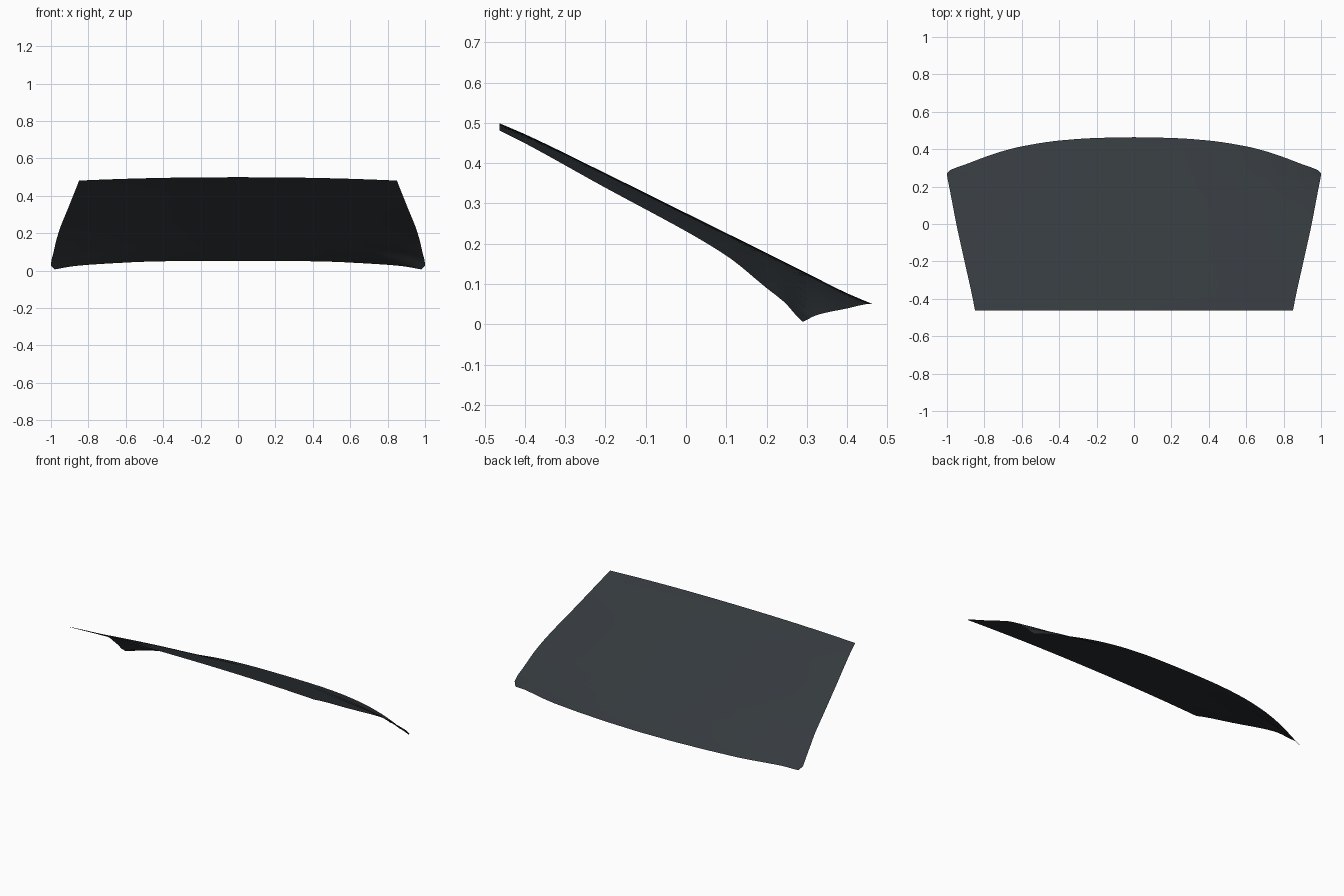
import bpy, bmesh

if "Cube" in bpy.data.objects:
    bpy.data.objects.remove(bpy.data.objects["Cube"])

# Profiles: (y, value) for centre height, half width and edge drop; (u, y) for the lower rim
CENTRE_Z = [(-0.463, 0.499), (-0.4, 0.472), (-0.2, 0.375), (0, 0.276), (0.2, 0.177),
            (0.3, 0.127), (0.4, 0.077), (0.464, 0.05)]
HALF_X = [(-0.463, 0.85), (-0.4, 0.862), (-0.2, 0.906), (0, 0.95), (0.1, 0.969), (0.2, 0.988),
          (0.27, 1.0), (0.47, 1.0)]
EDGE_DROP = [(-0.463, 0.018), (-0.2, 0.036), (0, 0.045), (0.1, 0.056), (0.2, 0.087),
             (0.25, 0.102), (0.275, 0.12), (0.29, 0.134), (0.47, 0.134)]
LOWER_Y = [(0, 0.464), (0.2, 0.46), (0.4, 0.446), (0.6, 0.415), (0.7, 0.39), (0.8, 0.357),
           (0.9, 0.319), (0.96, 0.298), (0.985, 0.287), (1, 0.27)]
TOP_Y = -0.463


def curve(pts, t):
    """Smooth monotone-ish interpolation through the points."""
    t = min(max(t, pts[0][0]), pts[-1][0])
    slopes = [(b[1] - a[1]) / (b[0] - a[0]) for a, b in zip(pts, pts[1:])]

    def tangent(i):
        if i == 0:
            return slopes[0]
        if i == len(pts) - 1:
            return slopes[-1]
        a, b = slopes[i - 1], slopes[i]
        return 2 * a * b / (a + b) if a * b > 0 else 0.0

    for i, (a, b) in enumerate(zip(pts, pts[1:])):
        if t <= b[0]:
            h = b[0] - a[0]
            s = (t - a[0]) / h
            return (a[1] * (2*s**3 - 3*s**2 + 1) + b[1] * (3*s**2 - 2*s**3)
                    + h * (tangent(i) * (s**3 - 2*s**2 + s) + tangent(i + 1) * (s**3 - s**2)))


# Curved glass sheet
NU, NV = 64, 32
bm = bmesh.new()
rows = []
for j in range(NV + 1):
    v = j / NV
    row = []
    for i in range(NU + 1):
        t = 2 * i / NU - 1
        u = 1.4 * t - 0.4 * t * abs(t)      # columns packed toward the sides
        y = TOP_Y + (curve(LOWER_Y, abs(u)) - TOP_Y) * v
        power = 2.2 + 0.9 * v
        z = curve(CENTRE_Z, y) - curve(EDGE_DROP, y) * abs(u) ** power
        row.append(bm.verts.new((u * curve(HALF_X, y), y, max(z, 0))))
    rows.append(row)
for r0, r1 in zip(rows, rows[1:]):
    for i in range(NU):
        bm.faces.new((r0[i], r0[i + 1], r1[i + 1], r1[i])).smooth = True
mesh = bpy.data.meshes.new("window_glass")
bm.to_mesh(mesh)
bm.free()
glass = bpy.data.objects.new("window_glass", mesh)
bpy.context.collection.objects.link(glass)

# Dark tint
mat = bpy.data.materials.new("dark_glass")
mat.diffuse_color = (0.035, 0.042, 0.048, 1)
mat.use_nodes = True
mat.node_tree.nodes["Principled BSDF"].inputs["Base Color"].default_value = mat.diffuse_color
mesh.materials.append(mat)
